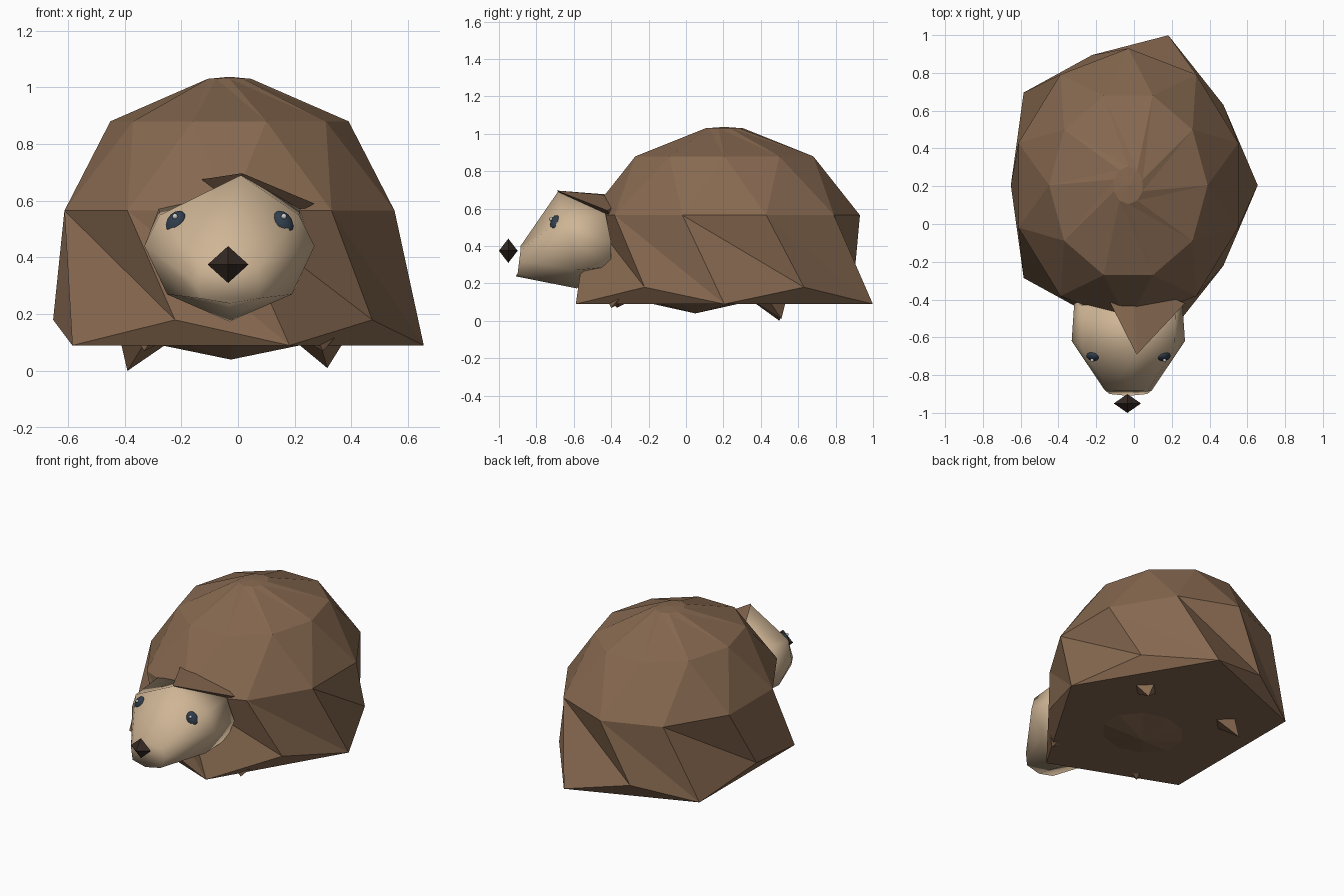
import bpy, bmesh
from math import sin, cos, pi, radians
from mathutils import Vector, Matrix

if "Cube" in bpy.data.objects:
    bpy.data.objects.remove(bpy.data.objects["Cube"])

CX, CY = -0.03, 0.205   # axis of the shell


def material(name, rgb):
    m = bpy.data.materials.new(name)
    m.diffuse_color = (*rgb, 1)
    m.use_nodes = True
    m.node_tree.nodes["Principled BSDF"].inputs["Base Color"].default_value = m.diffuse_color
    return m


BROWN = material("brown", (0.24, 0.14, 0.08))
CREAM = material("cream", (0.62, 0.46, 0.30))
DARK = material("dark_brown", (0.035, 0.022, 0.017))
SLATE = material("slate", (0.03, 0.048, 0.075))
WHITE = material("white", (0.8, 0.8, 0.8))


def make(name, verts, faces, mat, smooth=False):
    me = bpy.data.meshes.new(name)
    me.from_pydata([tuple(v) for v in verts], [], faces)
    bm = bmesh.new()
    bm.from_mesh(me)
    bmesh.ops.recalc_face_normals(bm, faces=bm.faces)
    for f in bm.faces:
        f.smooth = smooth
    bm.to_mesh(me)
    bm.free()
    me.materials.append(mat)
    ob = bpy.data.objects.new(name, me)
    bpy.context.collection.objects.link(ob)
    return ob


def ellipsoid(name, loc, size, mat, seg=10, rings=6, smooth=False, rot=(0, 0, 0)):
    bpy.ops.mesh.primitive_uv_sphere_add(segments=seg, ring_count=rings, radius=1,
                                         location=loc, rotation=rot)
    ob = bpy.context.object
    ob.name = name
    ob.scale = size
    ob.data.materials.append(mat)
    for p in ob.data.polygons:
        p.use_smooth = smooth
    return ob


# Spiny shell: ten-sided rings, each turned half a step, the skirt zigzagging
def ring_point(step, rx, ry, z):
    a = step * pi / 5
    return (CX + rx * cos(a), CY + ry * sin(a), z)


N = 10
verts = [(CX, CY, 1.037)]
verts += [ring_point(k + 0.5, 0.08, 0.10, 1.03) for k in range(N)]
verts += [ring_point(k, 0.42, 0.50, 0.88) for k in range(N)]
verts += [ring_point(k + 0.5, 0.612, 0.725, 0.565) for k in range(N)]
verts += [ring_point(k, 0.622, 0.725, 0.18) if k % 2 else ring_point(k, 0.685, 0.835, 0.09)
          for k in range(N)]


def idx(ring, k):
    return 1 + ring * N + k % N


faces = []
for k in range(N):
    faces.append((0, idx(0, k), idx(0, k + 1)))
    # crown and skirt are twisted one step ahead
    for up, low in ((0, 1), (2, 3)):
        faces.append((idx(up, k), idx(low, k + 1), idx(low, k + 2)))
        faces.append((idx(up, k), idx(low, k + 2), idx(up, k + 1)))
    faces.append((idx(1, k), idx(2, k - 1), idx(2, k)))
    faces.append((idx(1, k), idx(2, k), idx(1, k + 1)))
# underside: pentagon plus the zigzag triangles
faces.append([idx(3, k) for k in range(0, N, 2)])
faces += [(idx(3, k), idx(3, k + 1), idx(3, k + 2)) for k in range(0, N, 2)]
make("shell", verts, faces, BROWN)

# Body showing below the shell
ellipsoid("body", (-0.025, 0.05, 0.42), (0.52, 0.46, 0.38), BROWN)

# Feet: small pointed cones under the shell
for name, tip, base in (
        ("back_left_foot", (-0.39, 0.50, 0.0), (-0.31, 0.43, 0.13)),
        ("back_right_foot", (0.315, 0.51, 0.01), (0.28, 0.43, 0.13)),
        ("front_left_foot", (-0.33, -0.37, 0.07), (-0.28, -0.32, 0.15)),
        ("front_right_foot", (0.30, -0.40, 0.07), (0.26, -0.33, 0.15))):
    b = Vector(base)
    pts = [Vector(tip)] + [b + Vector((0.11 * cos(a), 0.11 * sin(a), 0))
                           for a in (0, pi / 2, pi, 3 * pi / 2)]
    make(name, pts, [(0, 1, 2), (0, 2, 3), (0, 3, 4), (0, 4, 1), (1, 2, 3, 4)], BROWN)

# Face: lofted half-profiles (side offset, y, z), top to bottom, mirrored
profiles = [
    [(0, -0.885, 0.40), (0.10, -0.885, 0.375), (0.125, -0.88, 0.32),
     (0.10, -0.90, 0.255), (0, -0.91, 0.238)],
    [(0, -0.685, 0.69), (0.245, -0.66, 0.55), (0.30, -0.62, 0.44),
     (0.22, -0.60, 0.27), (0, -0.585, 0.174)],
    [(0, -0.42, 0.63), (0.25, -0.43, 0.57), (0.285, -0.40, 0.42),
     (0.23, -0.40, 0.29), (0, -0.42, 0.26)]]
verts = []
for prof in profiles:
    verts += [(CX + x, y, z) for x, y, z in prof]
    verts += [(CX - x, y, z) for x, y, z in prof[3:0:-1]]
faces = [tuple(range(8)), tuple(range(16, 24))]
for r in (0, 8):
    for k in range(8):
        j = (k + 1) % 8
        faces.append((r + k, r + j, r + 8 + j, r + 8 + k))
for i in (0, 8):   # forehead leans a little to one side
    verts[i] = (verts[i][0] + (0.04 if i == 8 else 0), *verts[i][1:])
make("face", verts, faces, CREAM, smooth=True)

# Brown peak of fur over the forehead
make("forehead_peak",
     [(0.014, -0.692, 0.697), (-0.13, -0.41, 0.675), (0.27, -0.42, 0.59),
      (0.0, -0.30, 0.66), (0.0, -0.36, 0.45)],
     [(0, 1, 3), (0, 3, 2), (0, 4, 1), (0, 2, 4), (1, 4, 3), (2, 3, 4)], BROWN)

# Nose: octahedron
nx, ny, nz = -0.035, -0.95, 0.375
verts = [(nx, ny, nz + 0.065), (nx, ny, nz - 0.065), (nx - 0.072, ny, nz),
         (nx, ny - 0.05, nz), (nx + 0.072, ny, nz), (nx, ny + 0.05, nz)]
faces = []
for k in range(4):
    a, b = 2 + k, 2 + (k + 1) % 4
    faces += [(0, a, b), (1, b, a)]
make("nose", verts, faces, DARK)

# Eyes with highlights
for side, s in (("left", -1), ("right", 1)):
    ellipsoid(side + "_eye", (CX + s * 0.188, -0.695, 0.52), (0.036, 0.03, 0.047), SLATE,
              12, 8, True, (radians(-15), s * radians(-25), s * radians(30)))
    ellipsoid(side + "_eye_highlight", (CX + s * 0.192, -0.722, 0.545),
              (0.01, 0.01, 0.01), WHITE, 8, 6, True)
